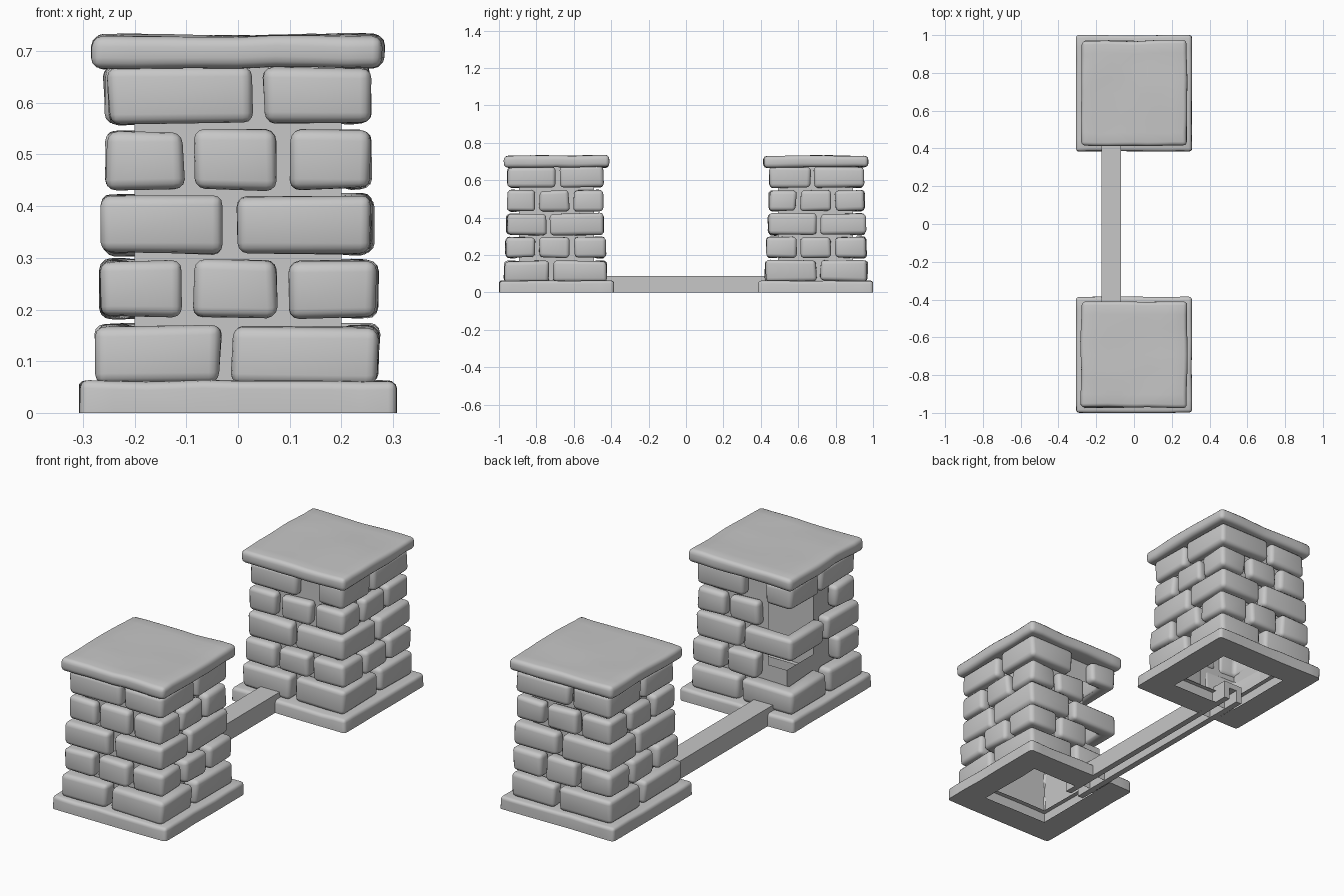
import bpy, bmesh, math, random
from mathutils import Matrix, Vector, noise

random.seed(4)
if "Cube" in bpy.data.objects:
    bpy.data.objects.remove(bpy.data.objects["Cube"])

stone = bpy.data.materials.new("grey_stone")
stone.use_nodes = True
stone.diffuse_color = (0.57, 0.57, 0.57, 1)
bsdf = stone.node_tree.nodes["Principled BSDF"]
bsdf.inputs["Base Color"].default_value = stone.diffuse_color
bsdf.inputs["Roughness"].default_value = 0.9

CORE = 0.2          # half width of the inner core
CENTRE = 0.692      # distance of each pillar from the origin
OPENING = 0.178     # half width of the hole under each base
BEAM = (-0.172, -0.07)


def finish(name, bm, place, smooth=True):
    """Turn a bmesh into a placed object."""
    bmesh.ops.recalc_face_normals(bm, faces=bm.faces)
    mesh = bpy.data.meshes.new(name)
    bm.to_mesh(mesh)
    bm.free()
    mesh.materials.append(stone)
    obj = bpy.data.objects.new(name, mesh)
    obj.matrix_world = place
    bpy.context.collection.objects.link(obj)
    if smooth:
        bpy.ops.object.select_all(action='DESELECT')
        obj.select_set(True)
        bpy.context.view_layer.objects.active = obj
        bpy.ops.object.shade_smooth_by_angle(angle=math.radians(50))
    return obj


def round_edges(bm, width, lowest=-1):
    """Bevel the sharp edges that reach above a height."""
    sharp = [e for e in bm.edges if e.is_manifold and e.calc_face_angle() > 1
             and max(v.co.z for v in e.verts) > lowest]
    bmesh.ops.bevel(bm, geom=sharp, offset=width, segments=3,
                    profile=0.5, affect='EDGES')


def roughen(bm, amount, scale):
    shift = Vector([random.uniform(-50, 50) for _ in range(3)])
    for v in bm.verts:
        v.co += noise.noise_vector(v.co * scale + shift) * amount


def box(half, z0, z1):
    bm = bmesh.new()
    bmesh.ops.create_cube(bm, size=1)
    for v in bm.verts:
        v.co = (v.co.x * 2 * half, v.co.y * 2 * half, z0 + (v.co.z + 0.5) * (z1 - z0))
    return bm


def slice_box(bm, axis, positions):
    """Cut extra edge loops across one axis."""
    normal = Vector((0, 0, 0))
    normal[axis] = 1
    for p in positions:
        bmesh.ops.bisect_plane(bm, geom=bm.verts[:] + bm.edges[:] + bm.faces[:],
                               plane_co=normal * p, plane_no=normal)
    bm.normal_update()


def remove_faces(bm, rule):
    gone = [f for f in bm.faces if rule(f.calc_center_median(), f.normal)]
    bmesh.ops.delete(bm, geom=gone, context='FACES')


def extrude_outline(points, offset):
    """Solid made by sweeping a flat outline along an offset."""
    bm = bmesh.new()
    face = bm.faces.new([bm.verts.new(p) for p in points])
    moved = bmesh.ops.extrude_face_region(bm, geom=[face], use_keep_orig=True)["geom"]
    bmesh.ops.translate(bm, vec=offset,
                        verts=[v for v in moved if isinstance(v, bmesh.types.BMVert)])
    bmesh.ops.recalc_face_normals(bm, faces=bm.faces)
    return bm


def brick(name, plan, z0, z1, place):
    bm = extrude_outline([(u, -d, z0) for u, d in plan], (0, 0, z1 - z0))
    round_edges(bm, 0.02)
    roughen(bm, 0.007, 9)
    finish(name, bm, place)


# Courses: outer half width, and joints (start, end) on front, right, back, left
third = [(-0.108, -0.085), (0.075, 0.1)]
courses = [
    (0.274, [[(-0.035, -0.01)], [(-0.035, -0.012)], [(-0.02, 0.0)], [(0.0, 0.022)]]),
    (0.270, [third] * 4),
    (0.262, [[(-0.027, -0.003)], [(-0.05, -0.03)], [(-0.02, 0.0)], [(0.0, 0.022)]]),
    (0.256, [third] * 4),
    (0.256, [[(0.03, 0.05)], [(0.0, 0.022)], [(0.0, 0.115)], [(-0.035, -0.014)]]),
]


def pillar(label, place, lane, broken):
    # Base slab with an open middle and a slot underneath for the beam
    bm = box(0.307, 0, 0.062)
    slice_box(bm, 0, [-0.24, -OPENING, *lane, 0, OPENING, 0.24])
    slice_box(bm, 1, [-0.24, -OPENING, -0.08, 0.08, OPENING, 0.24])
    round_edges(bm, 0.016, 0.001)
    bm.normal_update()
    remove_faces(bm, lambda c, n: abs(n.z) > 0.9 and max(abs(c.x), abs(c.y)) < OPENING)
    remove_faces(bm, lambda c, n: n.z < -0.9 and c.y > 0 and lane[0] < c.x < lane[1])
    floor = [v for v in bm.verts if v.co.z < 0.001]
    roughen(bm, 0.005, 7)
    for v in floor:
        v.co.z = 0
    for v in bm.verts:
        v.co.x, v.co.y = [max(-0.308, min(0.308, k)) for k in v.co.xy]
    finish(label + "_base", bm, place)

    # Hollow core, open below and broken through at one corner
    bm = box(CORE, 0.003, 0.68)
    slice_box(bm, 0, [-0.1])
    slice_box(bm, 1, [0])
    slice_box(bm, 2, [0.24, 0.57])
    remove_faces(bm, lambda c, n: n.z < -0.5)
    if broken:
        remove_faces(bm, lambda c, n: 0.24 < c.z < 0.57 and (
            (n.x < -0.5 and c.y > 0) or (n.y > 0.5 and c.x < -0.1)))
    finish(label + "_core", bm, place, smooth=False)

    # Courses of corner stones and middle stones
    stones = place @ Matrix.Translation((0, -0.006, 0))
    for row, (outer, joints) in enumerate(courses):
        z0 = 0.058 + 0.1255 * row
        for side in range(4):
            turn = stones @ Matrix.Rotation(side * math.pi / 2, 4, 'Z')
            low = z0 + random.uniform(-0.003, 0.003)
            high = z0 + 0.111 + random.uniform(-0.003, 0.003)
            r = outer + random.uniform(-0.005, 0.002)
            inner = CORE - 0.001
            start = joints[side][-1][1]
            end = -joints[(side + 1) % 4][0][0]
            if not (broken and row % 2 and side == 2):
                brick(label + "_corner_stone",
                      [(start, r), (r, r), (r, end), (inner, end), (inner, inner), (start, inner)],
                      low, high, turn)
            if row % 2 and not (broken and side == 3):
                a, b = joints[side][0][1], joints[side][1][0]
                brick(label + "_middle_stone", [(a, r), (b, r), (b, inner), (a, inner)],
                      low, high, turn)

    # Weathered cap slab with soft edges
    bm = box(0.28, 0.669, 0.73)
    for axis in (0, 1):
        slice_box(bm, axis, [-0.21 + 0.07 * i for i in range(7)])
    round_edges(bm, 0.02)
    roughen(bm, 0.007, 6)
    finish(label + "_cap", bm, place)


pillar("front_pillar", Matrix.Translation((0, -CENTRE, 0)), BEAM, True)
pillar("back_pillar", Matrix.Translation((0, CENTRE, 0)) @ Matrix.Rotation(math.pi, 4, 'Z'),
       (-BEAM[1], -BEAM[0]), False)

# Connecting beam with a groove along its underside
left, right = BEAM
wall, top, roof, reach = 0.03, 0.088, 0.06, 0.58
outline = [(left, 0), (left, top), (right, top), (right, 0),
           (right - wall, 0), (right - wall, roof), (left + wall, roof), (left + wall, 0)]
bm = extrude_outline([(x, -reach, z) for x, z in outline], (0, 2 * reach, 0))
finish("connecting_beam", bm, Matrix.Identity(4), smooth=False)
